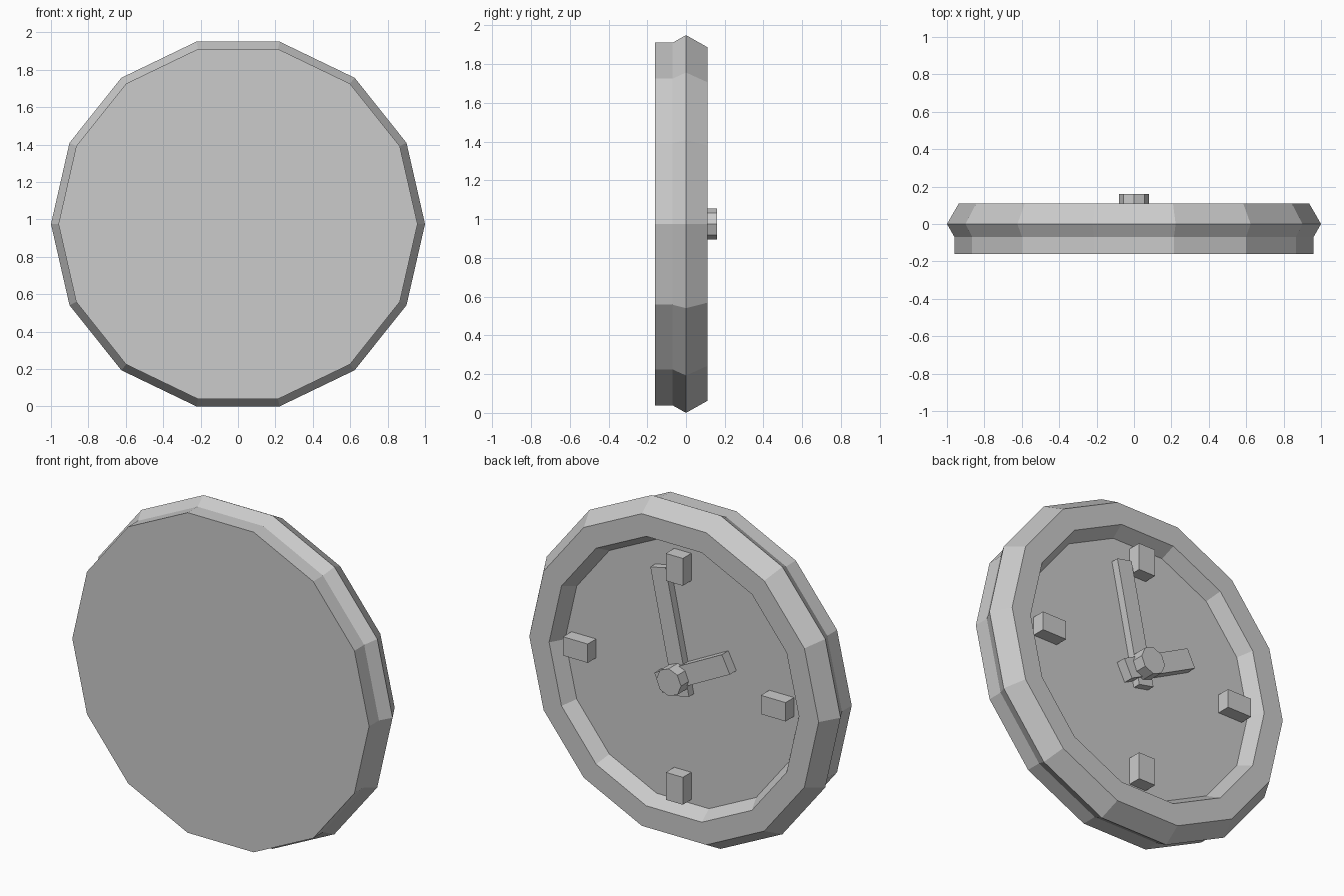
import bpy, bmesh
from math import cos, sin, pi, radians
from mathutils import Matrix, Vector

cube = bpy.data.objects.get("Cube")
if cube:
    bpy.data.objects.remove(cube)

SIDES = 14
CENTRE = Vector((0, 0, cos(pi / SIDES)))
FACE_Y = 0.03

grey = bpy.data.materials.new("plain_grey")
grey.use_nodes = True
grey.diffuse_color = (0.6, 0.6, 0.6, 1)
grey.node_tree.nodes["Principled BSDF"].inputs["Base Color"].default_value = grey.diffuse_color


def finish(name, bm):
    bmesh.ops.recalc_face_normals(bm, faces=bm.faces)
    mesh = bpy.data.meshes.new(name)
    bm.to_mesh(mesh)
    bm.free()
    mesh.materials.append(grey)
    obj = bpy.data.objects.new(name, mesh)
    obj.location = CENTRE
    bpy.context.collection.objects.link(obj)


def lathe(name, profile, sides, closed=False):
    """Turn a (radius, y) profile around the y axis; open profiles get caps."""
    bm = bmesh.new()
    angles = [2 * pi * i / sides for i in range(sides)]
    rings = [[bm.verts.new((r * cos(a), y, r * sin(a))) for a in angles]
             for r, y in profile]
    pairs = list(zip(rings, rings[1:]))
    if closed:
        pairs.append((rings[-1], rings[0]))
    else:
        bm.faces.new(rings[0])
        bm.faces.new(rings[-1])
    for p, q in pairs:
        for i in range(sides):
            j = (i + 1) % sides
            bm.faces.new((p[i], p[j], q[j], q[i]))
    finish(name, bm)


def bar(name, angle, start, end, width, top):
    """Block lying on the dial, running outward at an angle from +x."""
    bm = bmesh.new()
    bmesh.ops.create_cube(bm, size=1)
    bmesh.ops.scale(bm, vec=(end - start, top - FACE_Y, width), verts=bm.verts)
    bmesh.ops.translate(bm, vec=((start + end) / 2, (top + FACE_Y) / 2, 0), verts=bm.verts)
    bmesh.ops.rotate(bm, matrix=Matrix.Rotation(-radians(angle), 3, 'Y'), verts=bm.verts)
    finish(name, bm)


# Solid disc whose back side is the dial
lathe("dial_disc", [(0.96, -0.16), (0.96, FACE_Y)], SIDES)

# Six-sided rim ring around the dial
MAJOR, MINOR = 0.872, 0.128
rim = [(MAJOR + MINOR * cos(i * pi / 3), MINOR * sin(i * pi / 3)) for i in range(6)]
lathe("rim", rim, SIDES, closed=True)

# Hour markers at the four quarters
for name, angle in (("left", 0), ("top", 90), ("right", 180), ("bottom", 270)):
    bar(name + "_marker", angle, 0.56, 0.72, 0.11, 0.108)

# Hands and centre hub
bar("minute_hand", 78, -0.11, 0.62, 0.1, 0.075)
bar("hour_hand", 153, -0.13, 0.36, 0.115, 0.09)
lathe("hub", [(0.08, FACE_Y), (0.08, 0.16)], 8)
